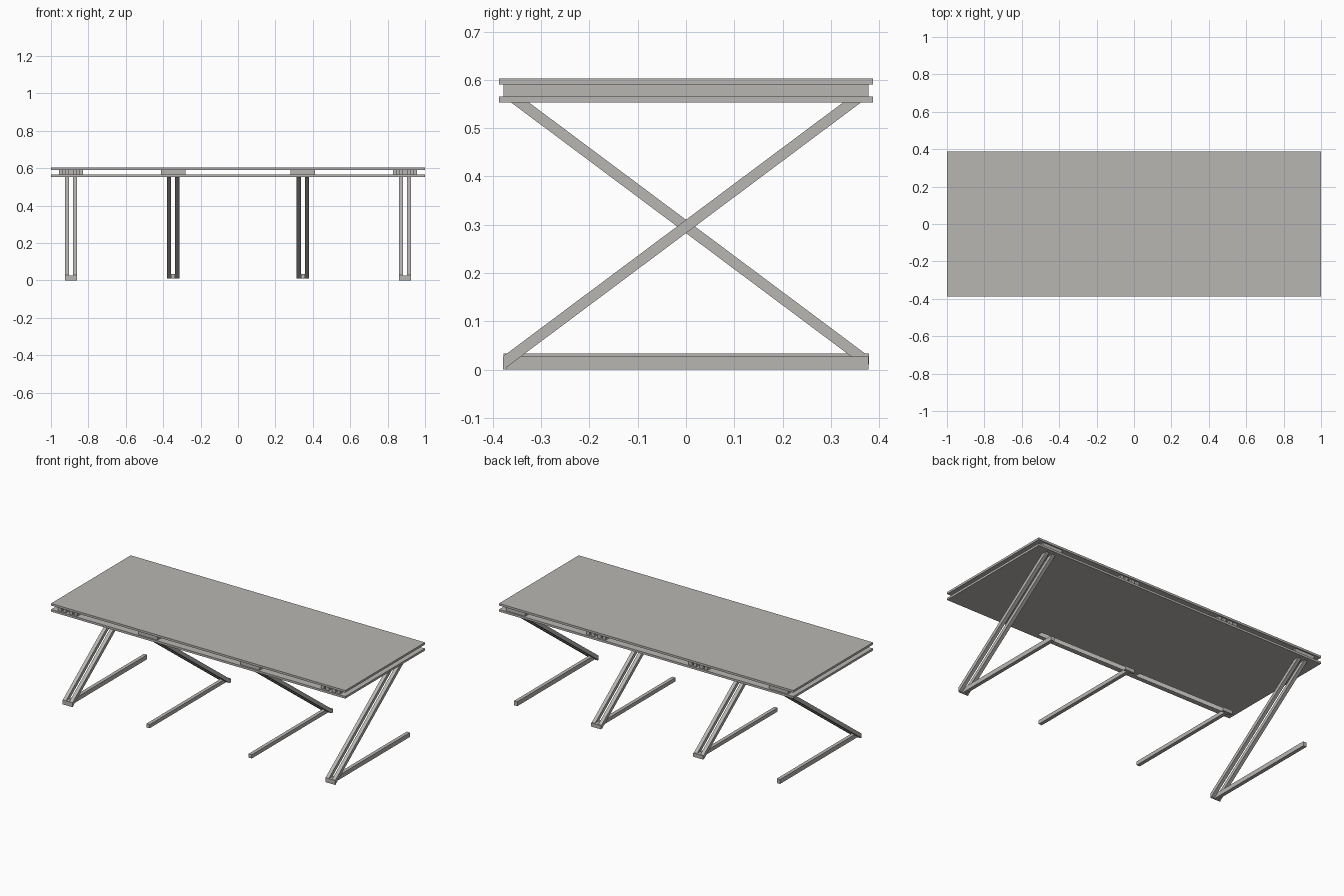
import bpy, bmesh

cube = bpy.data.objects.get("Cube")
if cube:
    bpy.data.objects.remove(cube, do_unlink=True)

# Single warm grey for the whole table
grey = bpy.data.materials.new("warm_grey")
grey.use_nodes = True
colour = (0.48, 0.47, 0.45, 1)
grey.diffuse_color = colour
grey.node_tree.nodes["Principled BSDF"].inputs["Base Color"].default_value = colour


def prism(name, profile, x0, x1):
    """Extrude a (y, z) outline from x0 to x1."""
    bm = bmesh.new()
    face = bm.faces.new([bm.verts.new((x0, y, z)) for y, z in profile])
    ext = bmesh.ops.extrude_face_region(bm, geom=[face])
    verts = [v for v in ext["geom"] if isinstance(v, bmesh.types.BMVert)]
    bmesh.ops.translate(bm, verts=verts, vec=(x1 - x0, 0, 0))
    bmesh.ops.recalc_face_normals(bm, faces=bm.faces)
    mesh = bpy.data.meshes.new(name)
    bm.to_mesh(mesh)
    bm.free()
    mesh.materials.append(grey)
    obj = bpy.data.objects.new(name, mesh)
    bpy.context.collection.objects.link(obj)


def box(name, x0, x1, y0, y1, z0, z1):
    prism(name, [(y0, z0), (y1, z0), (y1, z1), (y0, z1)], x0, x1)


BAR = 0.022           # bar thickness
END = 0.378           # half depth of the leg frames
LOW, HIGH = 0.566, 0.590   # gap between the two boards

# Two boards
box("table_top", -1, 1, -0.387, 0.387, HIGH, 0.603)
box("lower_board", -1, 1, -0.387, 0.387, 0.553, LOW)


def leg_frame(name, cx, s, base):
    """Z-shaped frame; s = 1 puts the foot joint at the front, -1 at the back."""
    # Pair of slanted bars with a vertical cut at the foot
    foot = [(-END, 0)] if base == 0 else [(-0.365, base), (-END, base)]
    slant = foot + [(-END, 0.028), (0.325, 0.553), (0.362, 0.553)]
    for side, off in (("right", -BAR), ("left", BAR)):
        prism(f"{name}_{side}_slanted_bar", [(s * y, z) for y, z in slant],
              cx + off - BAR / 2, cx + off + BAR / 2)
    # Floor runner between the bars, and the plate closing the joint
    top = base + (0.027 if base == 0 else 0.023)
    box(f"{name}_floor_runner", cx - BAR / 2, cx + BAR / 2,
        -0.372 * s, END * s, base, top)
    box(f"{name}_foot_plate", cx - 1.5 * BAR, cx + 1.5 * BAR,
        -0.379 * s, -0.372 * s, base, top)
    # Sliding rails between the boards, open at one end and closed at the other
    for i, off in enumerate((-0.054, -BAR, BAR, 0.054)):
        box(f"{name}_rail_{i + 1}", cx + off - BAR / 2, cx + off + BAR / 2,
            -END * s, 0.356 * s, LOW, HIGH)
    box(f"{name}_rail_stop", cx - 0.065, cx + 0.065,
        0.356 * s, END * s, LOW, HIGH)


for label, sx in (("right", -1), ("left", 1)):
    leg_frame(f"outer_{label}", sx * 0.893, 1, 0)
    leg_frame(f"inner_{label}", sx * 0.347, -1, 0.01)
